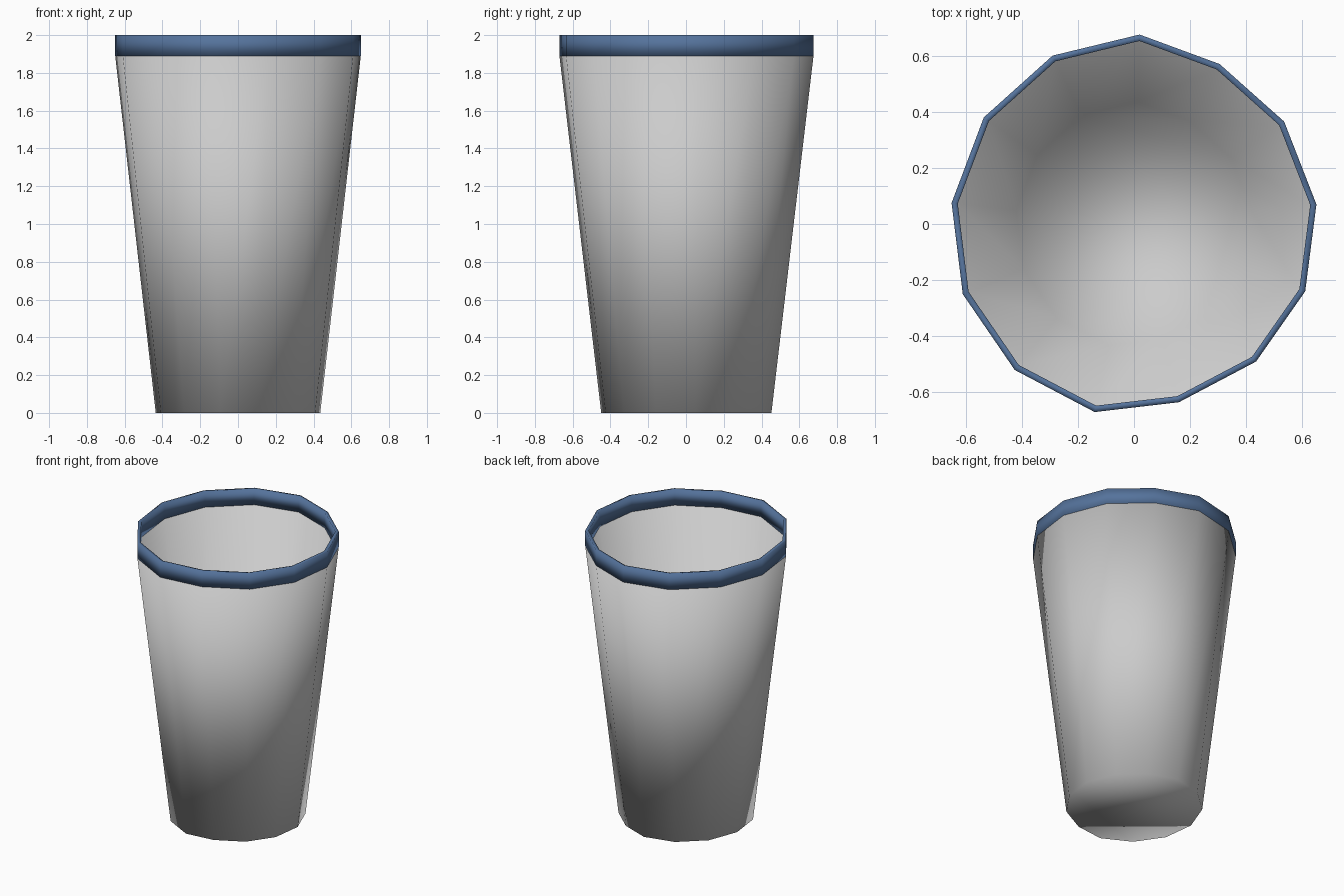
import bpy, bmesh

if "Cube" in bpy.data.objects:
    bpy.data.objects.remove(bpy.data.objects["Cube"])

# Slightly irregular 13-sided outline of the cup mouth
OUTLINE = [(0.02, 0.675), (-0.29, 0.6), (-0.535, 0.38), (-0.65, 0.075),
           (-0.61, -0.25), (-0.425, -0.52), (-0.14, -0.67), (0.16, -0.635),
           (0.435, -0.49), (0.61, -0.24), (0.65, 0.07), (0.535, 0.365), (0.305, 0.57)]
N = len(OUTLINE)
INNER = 0.966      # inner outline relative to the outer one
RIM_Z = 1.89       # lower edge of the coloured rim


def loft(name, rings, closed=False, cap=None):
    """Skin a list of (scale, z) rings; cap lists the pairs of rings and flips to fill."""
    bm = bmesh.new()
    loops = [[bm.verts.new((x * s, y * s, z)) for x, y in OUTLINE] for s, z in rings]
    pairs = list(zip(loops, loops[1:]))
    if closed:
        pairs.append((loops[-1], loops[0]))
    for a, b in pairs:
        for i in range(N):
            j = (i + 1) % N
            bm.faces.new((a[i], a[j], b[j], b[i]))
    for index in cap or []:
        bm.faces.new(loops[index])
    bmesh.ops.recalc_face_normals(bm, faces=bm.faces)
    for f in bm.faces:
        f.smooth = True
    mesh = bpy.data.meshes.new(name)
    bm.to_mesh(mesh)
    bm.free()
    obj = bpy.data.objects.new(name, mesh)
    bpy.context.collection.objects.link(obj)
    return obj


# Cup outer wall with base, and inner wall with floor, joined under the rim
loft("cup_body", [(0.67, 0), (1, RIM_Z), (INNER, RIM_Z), (0.645, 0.02)], cap=[0, 3])

# Coloured rim band
rim = loft("rim", [(1, RIM_Z), (1, 2), (INNER, 2), (INNER, RIM_Z)], closed=True)
blue = bpy.data.materials.new("rim_blue")
blue.diffuse_color = (0.09, 0.17, 0.33, 1)
blue.use_nodes = True
blue.node_tree.nodes["Principled BSDF"].inputs["Base Color"].default_value = blue.diffuse_color
rim.data.materials.append(blue)
